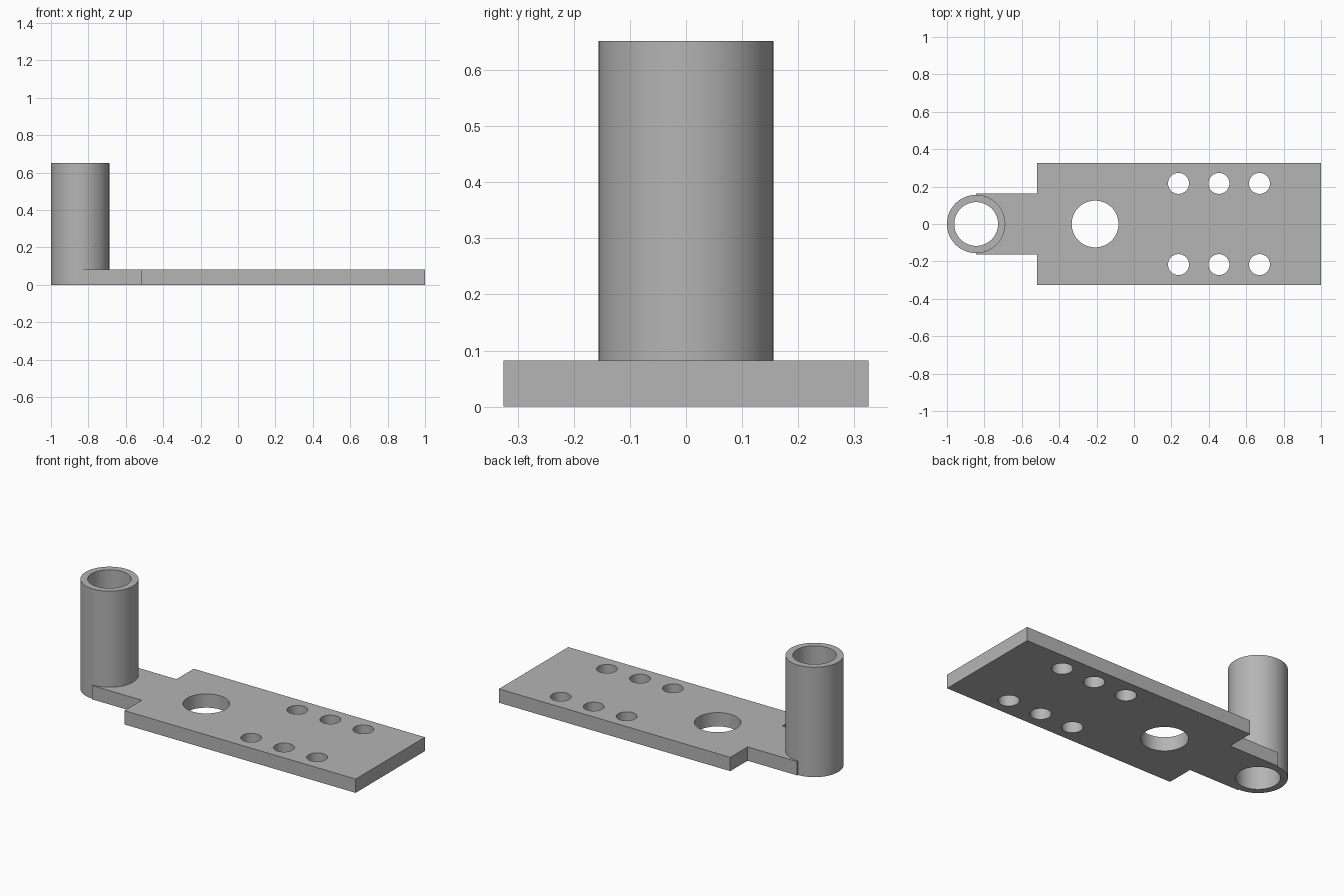
import bpy
import bmesh
from math import radians
from mathutils import Matrix

cube = bpy.data.objects.get("Cube")
if cube:
    bpy.data.objects.remove(cube, do_unlink=True)

THICK = 0.082
TUBE_X, TUBE_R, BORE_R, TUBE_H = -0.844, 0.156, 0.117, 0.652
SEGMENTS = 64

grey = bpy.data.materials.new("plain grey")
grey.use_nodes = True
colour = (0.46, 0.46, 0.46, 1)
grey.diffuse_color = colour
grey.node_tree.nodes["Principled BSDF"].inputs["Base Color"].default_value = colour


def make_object(name, bm):
    bmesh.ops.recalc_face_normals(bm, faces=bm.faces[:])
    mesh = bpy.data.meshes.new(name)
    bm.to_mesh(mesh)
    bm.free()
    mesh.materials.append(grey)
    obj = bpy.data.objects.new(name, mesh)
    bpy.context.collection.objects.link(obj)
    return obj


def add_cylinder(bm, x, y, radius, bottom, top):
    bmesh.ops.create_cone(bm, cap_ends=True, segments=SEGMENTS,
                          radius1=radius, radius2=radius, depth=top - bottom,
                          matrix=Matrix.Translation((x, y, (bottom + top) / 2)))


def cut(obj, cutter):
    """Subtract the cutter and keep only the finished part."""
    mod = obj.modifiers.new("cut", 'BOOLEAN')
    mod.operation = 'DIFFERENCE'
    mod.solver = 'EXACT'
    mod.object = cutter
    cutter.hide_render = True
    bpy.ops.object.select_all(action='DESELECT')
    bpy.context.view_layer.objects.active = obj
    obj.select_set(True)
    bpy.ops.object.modifier_apply(modifier=mod.name)
    bpy.data.objects.remove(cutter, do_unlink=True)
    bpy.ops.object.shade_smooth_by_angle(angle=radians(30))


# Base plate with its narrow tab: half outline mirrored, then extruded
half = [(TUBE_X, 0.163), (-0.518, 0.163), (-0.518, 0.325), (1, 0.325)]
outline = half + [(x, -y) for x, y in reversed(half)]
bm = bmesh.new()
face = bm.faces.new([bm.verts.new((x, y, 0)) for x, y in outline])
extruded = bmesh.ops.extrude_face_region(bm, geom=[face])["geom"]
bmesh.ops.translate(bm, vec=(0, 0, THICK),
                    verts=[v for v in extruded if isinstance(v, bmesh.types.BMVert)])
base_plate = make_object("base_plate", bm)

# Large hole, two rows of bolt holes and the seat for the tube
bm = bmesh.new()
add_cylinder(bm, -0.208, 0, 0.125, -0.1, 0.2)
add_cylinder(bm, TUBE_X, 0, TUBE_R, -0.1, 0.2)
for x in (0.238, 0.454, 0.671):
    for side in (-1, 1):
        add_cylinder(bm, x, side * 0.217, 0.056, -0.1, 0.2)
cut(base_plate, make_object("plate_hole_cutter", bm))

# Upright tube, open right through
bm = bmesh.new()
add_cylinder(bm, TUBE_X, 0, TUBE_R, 0, TUBE_H)
upright_tube = make_object("upright_tube", bm)
bm = bmesh.new()
add_cylinder(bm, TUBE_X, 0, BORE_R, -0.1, TUBE_H + 0.1)
cut(upright_tube, make_object("bore_cutter", bm))
